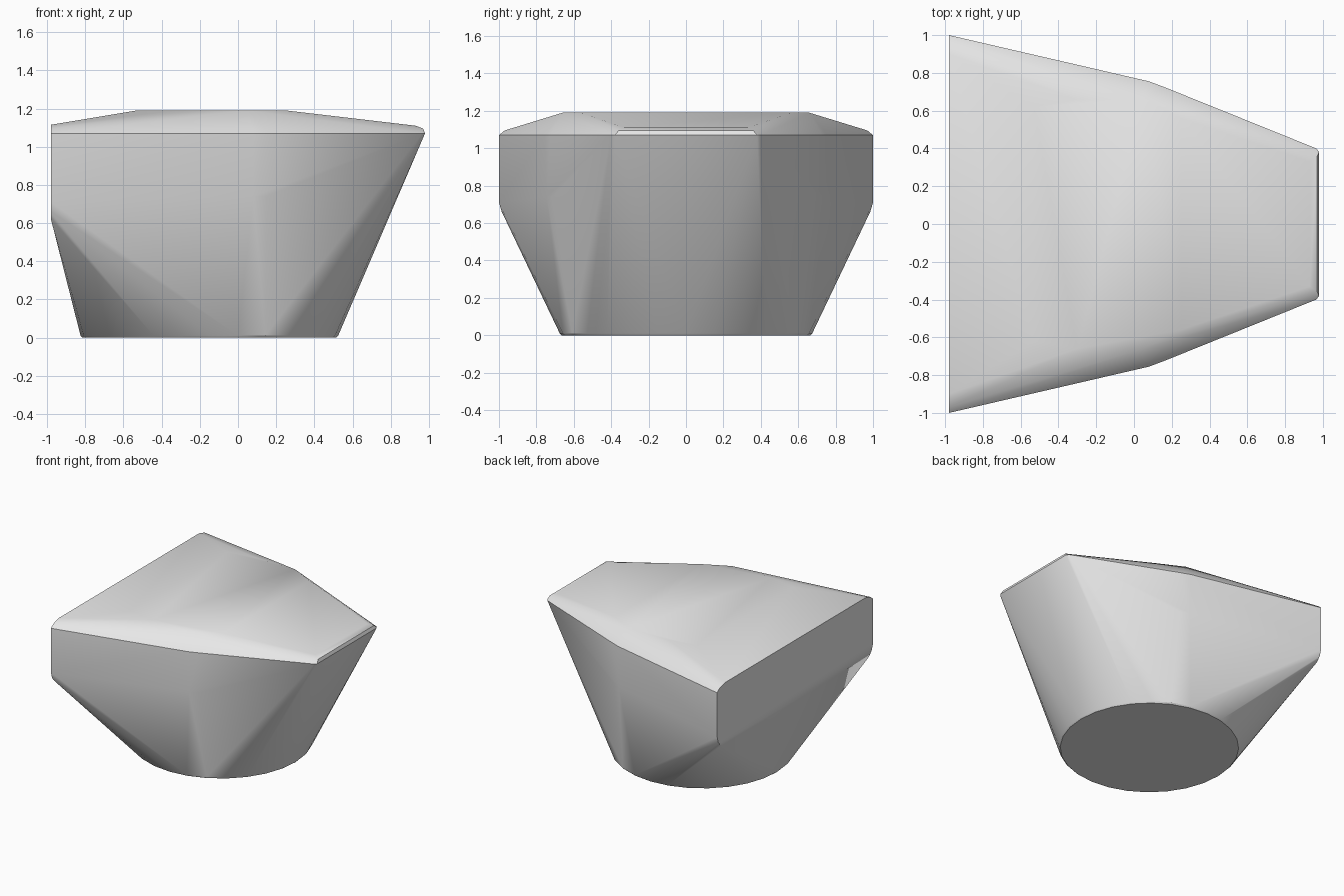
import bpy
import bmesh
import math

cube = bpy.data.objects.get("Cube")
if cube:
    bpy.data.objects.remove(cube, do_unlink=True)

# Plain grey finish
grey = bpy.data.materials.new("light_grey")
grey.use_nodes = True
colour = (0.8, 0.8, 0.8, 1.0)
grey.diffuse_color = colour
grey.node_tree.nodes["Principled BSDF"].inputs["Base Color"].default_value = colour

# Corner points of one half, mirrored across y
cut_end = [(-0.98, 0.90, 1.115), (-0.98, 0.97, 1.095), (-0.98, 1.0, 1.07),
           (-0.98, 1.0, 0.71), (-0.98, 0.985, 0.66), (-0.98, 0.95, 0.62)]
top_plateau = [(-0.53, 0.62, 1.19), (-0.30, 0.66, 1.19),
               (0.05, 0.66, 1.19), (0.25, 0.56, 1.19)]
side_bend = [(0.0, 0.77, 1.07), (0.08, 0.755, 1.07), (0.16, 0.725, 1.07),
             (0.0, 0.76, 0.74), (0.08, 0.745, 0.74), (0.15, 0.715, 0.74)]
narrow_end = [(0.93, 0.33, 1.11), (0.97, 0.36, 1.095),
              (0.965, 0.40, 1.07), (0.98, 0.38, 1.07)]

bm = bmesh.new()
for x, y, z in cut_end + top_plateau + side_bend + narrow_end:
    for side in (1, -1):
        bm.verts.new((x, y * side, z))

# Round foot with a tiny softened rim
SIDES = 28
for radius, z in ((0.665, 0.0), (0.675, 0.01)):
    for i in range(SIDES):
        a = math.tau * i / SIDES
        bm.verts.new((-0.15 + radius * math.cos(a), radius * math.sin(a), z))

# Wrap the points in one convex skin
hull = bmesh.ops.convex_hull(bm, input=bm.verts[:])
loose = {g for g in hull["geom_interior"] + hull["geom_unused"]
         if isinstance(g, bmesh.types.BMVert)}
bmesh.ops.delete(bm, geom=list(loose), context="VERTS")
bmesh.ops.dissolve_limit(bm, angle_limit=math.radians(0.5),
                         verts=bm.verts[:], edges=bm.edges[:])
bmesh.ops.recalc_face_normals(bm, faces=bm.faces[:])

mesh = bpy.data.meshes.new("tapered_block")
bm.to_mesh(mesh)
bm.free()
mesh.materials.append(grey)
block = bpy.data.objects.new("tapered_block", mesh)
bpy.context.collection.objects.link(block)

# Soft facets with crisp rims
bpy.ops.object.select_all(action="DESELECT")
block.select_set(True)
bpy.context.view_layer.objects.active = block
bpy.ops.object.shade_smooth_by_angle(angle=math.radians(30))
